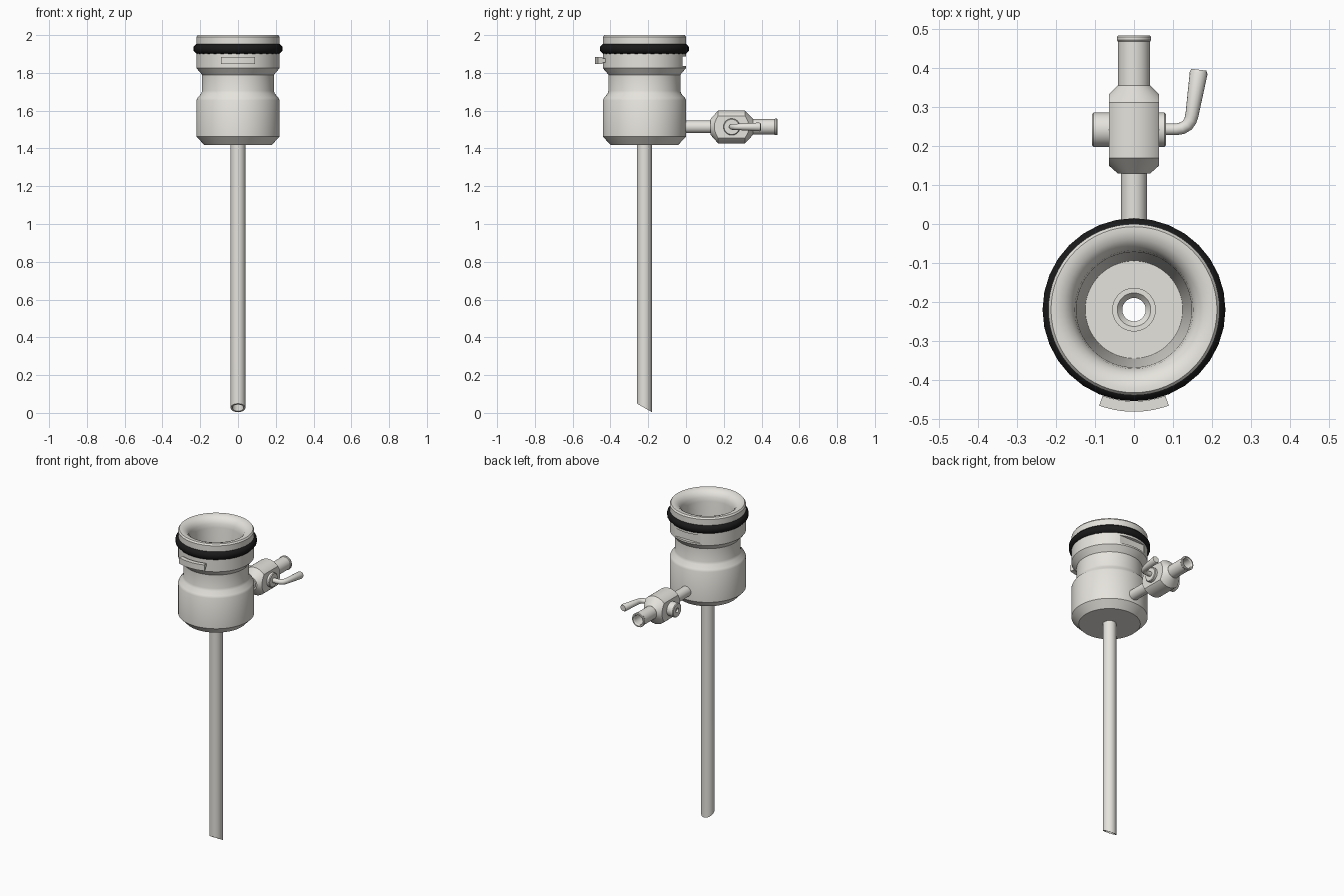
import bpy, bmesh
from math import sin, cos, pi, radians
from mathutils import Vector

if "Cube" in bpy.data.objects:
    bpy.data.objects.remove(bpy.data.objects["Cube"])


def material(name, rgb):
    m = bpy.data.materials.new(name)
    m.diffuse_color = (*rgb, 1)
    m.use_nodes = True
    m.node_tree.nodes["Principled BSDF"].inputs["Base Color"].default_value = m.diffuse_color
    return m


steel = material("pale_metal", (0.79, 0.77, 0.72))
black = material("black_rubber", (0.01, 0.01, 0.01))


def finish(name, bm, mat=steel, angle=30):
    bmesh.ops.remove_doubles(bm, verts=bm.verts[:], dist=1e-5)
    bmesh.ops.recalc_face_normals(bm, faces=bm.faces[:])
    me = bpy.data.meshes.new(name)
    bm.to_mesh(me)
    bm.free()
    ob = bpy.data.objects.new(name, me)
    bpy.context.collection.objects.link(ob)
    me.materials.append(mat)
    smooth(ob, angle)
    return ob


def smooth(ob, angle=30):
    bpy.ops.object.select_all(action='DESELECT')
    ob.select_set(True)
    bpy.context.view_layer.objects.active = ob
    bpy.ops.object.shade_smooth_by_angle(angle=radians(angle))


def lathe(profile, centre, axis='z', sides=64, closed=True, arc=None):
    """Revolve (radius, height) points about an axis; arc gives a capped partial sweep."""
    bm = bmesh.new()
    a0, a1 = arc or (0, 2 * pi)
    rings = []
    for i in range(sides + (1 if arc else 0)):
        a = a0 + (a1 - a0) * i / sides
        ring = []
        for r, h in profile:
            c, s = r * cos(a), r * sin(a)
            p = {'z': (c, s, h), 'y': (c, h, s), 'x': (h, c, s)}[axis]
            ring.append(bm.verts.new(Vector(p) + Vector(centre)))
        rings.append(ring)
    n = len(profile)
    for i in range(sides):
        p, q = rings[i], rings[(i + 1) % len(rings)]
        for j in range(n if closed else n - 1):
            k = (j + 1) % n
            bm.faces.new((p[j], p[k], q[k], q[j]))
    if arc:
        bm.faces.new(rings[0])
        bm.faces.new(rings[-1])
    return bm


AX = (0, -0.22, 0)        # main axis
VALVE = (0, 0, 1.514)     # stopcock axis

# Main housing: outer wall, funnel mouth, floor with small boss and through hole
housing = finish("housing", lathe([
    (0.03, 1.418), (0.178, 1.418), (0.22, 1.462), (0.22, 1.655), (0.214, 1.668),
    (0.195, 1.69), (0.19, 1.705), (0.19, 1.79), (0.22, 1.825), (0.22, 1.902),
    (0.195, 1.905), (0.195, 1.95), (0.22, 1.953), (0.22, 1.99), (0.213, 2.0),
    (0.2, 2.0), (0.18, 1.994), (0.163, 1.98), (0.152, 1.96), (0.148, 1.935),
    (0.125, 1.48), (0.056, 1.48), (0.056, 1.5), (0.043, 1.5), (0.03, 1.485)], AX))

# Flat slot in the back of the upper collar
cut = bmesh.new()
bmesh.ops.create_cube(cut, size=1)
for v in cut.verts:
    v.co = Vector((v.co.x * 0.18, 0.03 + v.co.y * 0.1, 1.862 + v.co.z * 0.052))
cutter = finish("slot_cutter", cut)
cutter.hide_render = True
mod = housing.modifiers.new("slot", 'BOOLEAN')
mod.operation, mod.object, mod.solver = 'DIFFERENCE', cutter, 'EXACT'
bpy.context.view_layer.objects.active = housing
bpy.ops.object.modifier_apply(modifier="slot")
bpy.data.objects.remove(cutter)
smooth(housing)

# Sealing ring, visibly faceted
ring = [(0.2085 + 0.0285 * cos(pi / 8 + k * pi / 4), 1.927 + 0.029 * sin(pi / 8 + k * pi / 4))
        for k in range(8)]
finish("sealing_ring", lathe(ring, AX, sides=32), black, 50)

# Front lug: thin neck with a taller curved pad
finish("front_lug", lathe([
    (0.21, 1.855), (0.235, 1.855), (0.235, 1.846), (0.262, 1.846), (0.262, 1.884),
    (0.235, 1.884), (0.235, 1.875), (0.21, 1.875)], AX, sides=12,
    arc=(radians(-110), radians(-70))))

# Long tube with an oblique tip
tube = lathe([(0.03, 0), (0.039, 0), (0.039, 1.45), (0.03, 1.45)], AX, sides=48)
for v in tube.verts:
    if v.co.z < 0.5:
        v.co.z = 0.004 + 0.045 * (-0.181 - v.co.y) / 0.078
finish("tube", tube)

# Stopcock stem
finish("stopcock_stem", lathe([(0, -0.04), (0.033, -0.04), (0.033, 0.15), (0, 0.15)],
                              VALVE, 'y', 32, False))

# Stopcock body: double cone barrel with flattened sides
barrel = lathe([(0, 0.13), (0.042, 0.13), (0.087, 0.17), (0.087, 0.312),
                (0.042, 0.355), (0, 0.355)], VALVE, 'y', 64, False)
bmesh.ops.remove_doubles(barrel, verts=barrel.verts[:], dist=1e-5)
for side in (-1, 1):
    bmesh.ops.bisect_plane(barrel, geom=barrel.verts[:] + barrel.edges[:] + barrel.faces[:],
                           plane_co=(side * 0.064, 0, 0), plane_no=(side, 0, 0),
                           clear_outer=True)
    bmesh.ops.holes_fill(barrel, edges=[e for e in barrel.edges if e.is_boundary], sides=0)
finish("stopcock_body", barrel)

# Hollow outlet with a lip
finish("outlet", lathe([
    (0, 0.34), (0.041, 0.34), (0.041, 0.468), (0.044, 0.472), (0.044, 0.48),
    (0.041, 0.484), (0.034, 0.484), (0.03, 0.478), (0.03, 0.37), (0, 0.37)],
    VALVE, 'y', 40, False))

# Plug crossing the stopcock, with a small recess on the left end
finish("plug", lathe([
    (0, -0.095), (0.014, -0.095), (0.014, -0.108), (0.04, -0.108), (0.044, -0.104),
    (0.044, 0.078), (0.04, 0.082), (0, 0.082)], (0, 0.242, 1.514), 'x', 40, False))

# Bent handle, thickening towards its end
curve = bpy.data.curves.new("handle", 'CURVE')
curve.dimensions = '3D'
curve.bevel_depth = 1
curve.bevel_resolution = 6
curve.use_fill_caps = True
path = [(0.075, 0.243, 0.015), (0.108, 0.243, 0.015), (0.124, 0.246, 0.0155),
        (0.137, 0.254, 0.016), (0.145, 0.266, 0.0165), (0.149, 0.281, 0.017),
        (0.166, 0.388, 0.023), (0.167, 0.396, 0.019)]
spline = curve.splines.new('POLY')
spline.points.add(len(path) - 1)
for pt, (x, y, r) in zip(spline.points, path):
    pt.co = (x, y, 1.514, 1)
    pt.radius = r
curve.materials.append(steel)
handle = bpy.data.objects.new("handle", curve)
bpy.context.collection.objects.link(handle)
bpy.ops.object.select_all(action='DESELECT')
handle.select_set(True)
bpy.context.view_layer.objects.active = handle
bpy.ops.object.convert(target='MESH')
smooth(handle, 40)
